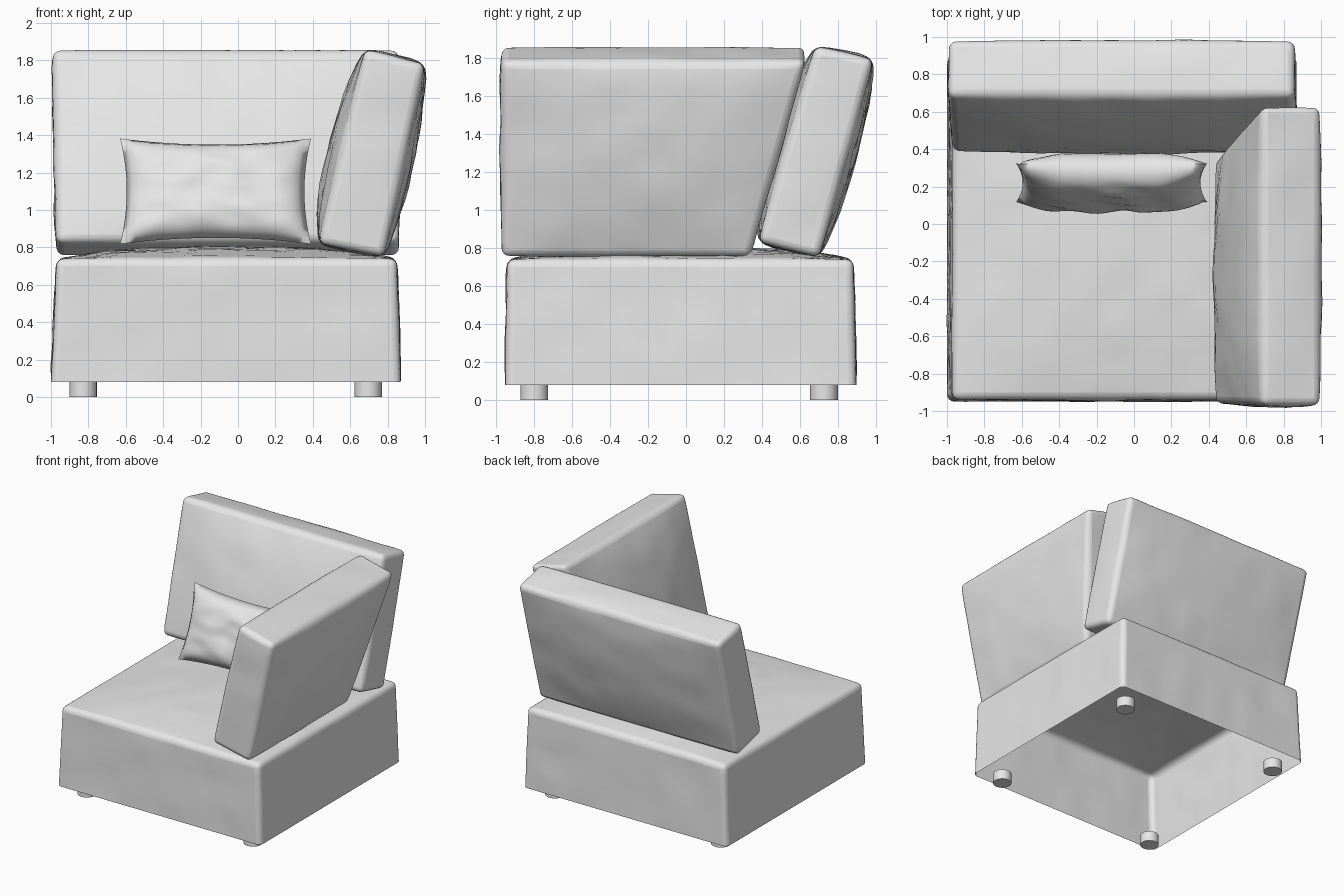
import bpy
import bmesh
import math
from mathutils import Vector, Matrix, noise

cube = bpy.data.objects.get("Cube")
if cube:
    bpy.data.objects.remove(cube)

fabric = bpy.data.materials.new("light grey fabric")
fabric.use_nodes = True
GREY = (0.8, 0.8, 0.8, 1)
fabric.diffuse_color = GREY
fabric.node_tree.nodes["Principled BSDF"].inputs["Base Color"].default_value = GREY


def finish(name, bm, bevel=0, angle=40):
    """Turn a bmesh into a smooth object with optional rounded seams."""
    bmesh.ops.recalc_face_normals(bm, faces=bm.faces)
    mesh = bpy.data.meshes.new(name)
    bm.to_mesh(mesh)
    bm.free()
    mesh.materials.append(fabric)
    ob = bpy.data.objects.new(name, mesh)
    bpy.context.collection.objects.link(ob)
    bpy.ops.object.select_all(action="DESELECT")
    ob.select_set(True)
    bpy.context.view_layer.objects.active = ob
    bpy.ops.object.shade_smooth_by_angle(angle=math.radians(angle))
    if bevel:
        mod = ob.modifiers.new("rounded seams", "BEVEL")
        mod.width, mod.segments = bevel, 4
        mod.limit_method, mod.angle_limit = "ANGLE", math.radians(45)
    return ob


def grid_box(cuts):
    """Cube from -1 to 1 with its own number of cuts along each axis."""
    bm = bmesh.new()
    bmesh.ops.create_cube(bm, size=2)
    for axis, n in enumerate(cuts):
        edges = [e for e in bm.edges
                 if abs(e.verts[0].co[axis] - e.verts[1].co[axis]) > 1]
        bmesh.ops.subdivide_edges(bm, edges=edges, cuts=n, use_grid_fill=True)
    return bm


def shape_box(bm, lower, upper, bulge, wrinkle):
    """Map the box to two corner loops, then puff and crease its faces.
    Loops run left-front, right-front, right-back, left-back in plan;
    bulge holds (negative side, positive side) for each axis."""
    lower, upper = [[Vector(p) for p in loop] for loop in (lower, upper)]
    for v in bm.verts:
        c = v.co.copy()
        s, t, h = [(k + 1) / 2 for k in c]
        low, high = [q[0].lerp(q[1], s).lerp(q[3].lerp(q[2], s), t)
                     for q in (lower, upper)]
        p = low.lerp(high, h)
        for axis in range(3):
            if abs(c[axis]) > 0.999:
                a, b = c[(axis + 1) % 3], c[(axis + 2) % 3]
                puff = (1 - abs(a) ** 2.6) * (1 - abs(b) ** 2.6)
                crease = noise.noise(p * 5) * wrinkle * min(1, 4 * puff)
                side = 1 if c[axis] > 0 else -1
                p[axis] += side * (bulge[axis][side > 0] * puff + crease)
        v.co = p


# Seat: flared skirt, domed top, open underside
bm = grid_box((20, 20, 6))
bmesh.ops.delete(bm, geom=[f for f in bm.faces if f.normal.z < -0.9], context="FACES")
shape_box(bm,
          [(-1, -0.95, 0.08), (0.87, -0.95, 0.08), (0.87, 0.895, 0.08), (-1, 0.895, 0.08)],
          [(-0.97, -0.94, 0.74), (0.85, -0.94, 0.74), (0.85, 0.88, 0.74), (-0.97, 0.88, 0.74)],
          [(0, 0), (0, 0), (0, 0.065)], 0.012)
finish("seat_cover", bm, 0.04)

# Back cushion: leans backwards along the rear edge
bm = grid_box((18, 3, 12))
shape_box(bm,
          [(-0.97, 0.38, 0.83), (0.86, 0.38, 0.83), (0.86, 0.70, 0.75), (-0.97, 0.70, 0.75)],
          [(-0.99, 0.68, 1.86), (0.86, 0.68, 1.86), (0.86, 0.985, 1.79), (-0.99, 0.985, 1.79)],
          [(0.01, 0.01), (0.07, 0.05), (0.01, 0.01)], 0.012)
finish("back_cushion", bm, 0.04)

# Side cushion: leans outwards, its rear end cut to meet the back cushion
bm = grid_box((3, 16, 12))
shape_box(bm,
          [(0.43, -0.96, 0.82), (0.78, -0.97, 0.75), (0.78, 0.34, 0.75), (0.43, 0.34, 0.82)],
          [(0.68, -0.97, 1.86), (1.0, -0.97, 1.78), (1.0, 0.63, 1.78), (0.68, 0.63, 1.86)],
          [(0.07, 0.05), (0.01, 0.01), (0.01, 0.01)], 0.012)
finish("side_cushion", bm, 0.04)

# Throw pillow: two puffed sheets with pinched edges and pointed corners
bm = bmesh.new()
bmesh.ops.create_grid(bm, x_segments=28, y_segments=20, size=1)
back = bmesh.ops.duplicate(bm, geom=bm.verts[:] + bm.edges[:] + bm.faces[:])["geom"]
back_verts = {g for g in back if isinstance(g, bmesh.types.BMVert)}
for v in bm.verts:
    u, w = v.co.x, v.co.y
    puff = (max(0, 1 - u ** 4) * max(0, 1 - w ** 4)) ** 0.6
    depth = (0.115 + 0.02 * noise.noise(Vector((u * 3, w * 3, 0)))) * puff
    v.co = Vector((u * (0.475 + 0.035 * w * w),
                   depth if v in back_verts else -depth,
                   w * (0.265 + 0.035 * u * u)))
bmesh.ops.remove_doubles(bm, verts=bm.verts, dist=0.0005)
tilt = Matrix.Rotation(math.radians(-20), 4, "X")
bmesh.ops.transform(bm, matrix=Matrix.Translation((-0.12, 0.22, 1.1)) @ tilt, verts=bm.verts)
finish("throw_pillow", bm, angle=80)

# Feet
for x, side in ((-0.828, "right"), (0.696, "left")):
    for y, end in ((-0.797, "front"), (0.725, "back")):
        bm = bmesh.new()
        bmesh.ops.create_cone(bm, cap_ends=True, segments=32, radius1=0.073, radius2=0.073,
                              depth=0.085, matrix=Matrix.Translation((x, y, 0.0425)))
        finish(f"{end}_{side}_foot", bm)
